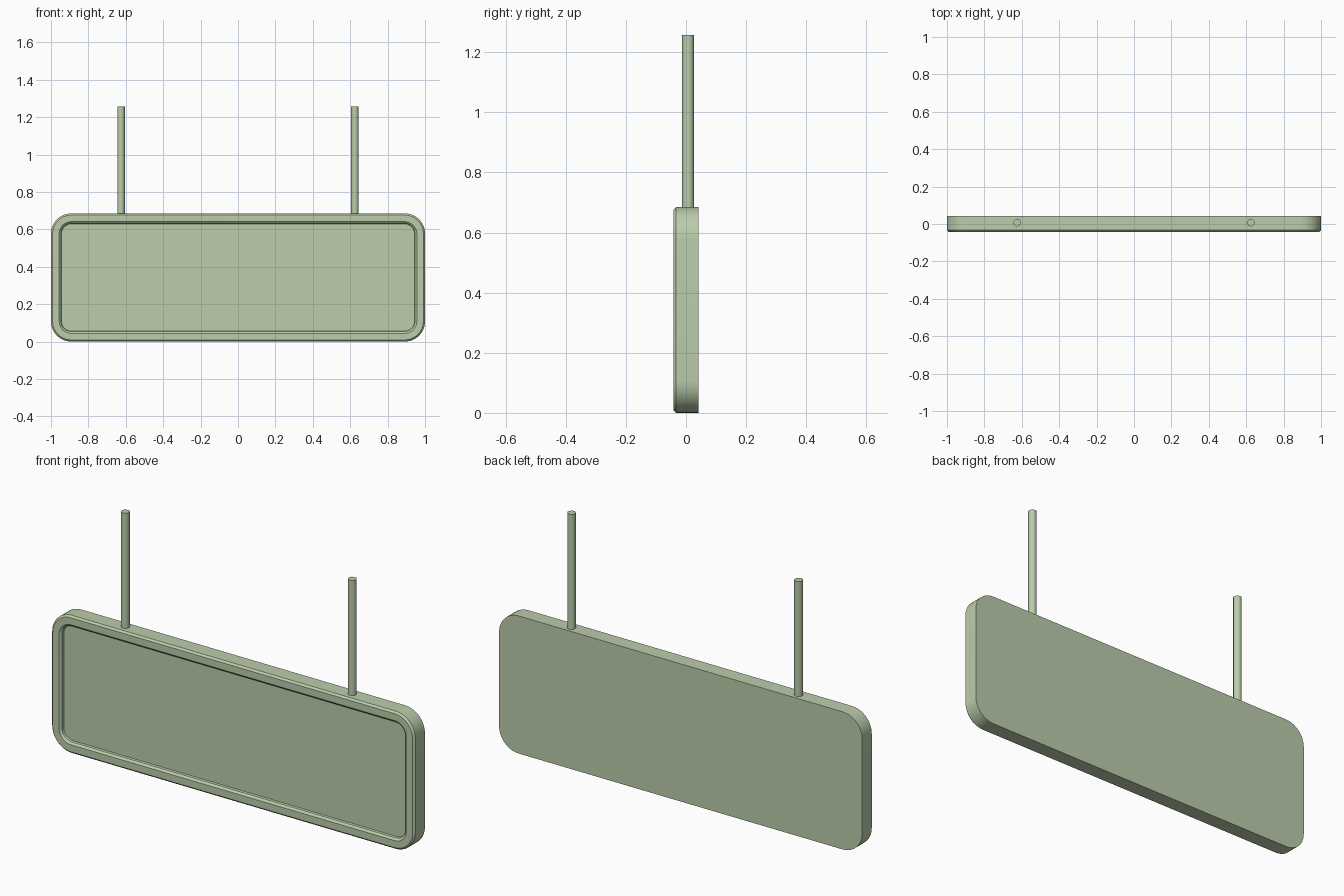
import bpy, bmesh, math

if "Cube" in bpy.data.objects:
    bpy.data.objects.remove(bpy.data.objects["Cube"])

W, H, D = 2.0, 0.685, 0.042   # sign width, height, half depth
R = 0.108                     # outer corner radius

green = bpy.data.materials.new("pale sage green")
green.diffuse_color = (0.50, 0.61, 0.41, 1)
green.use_nodes = True
green.node_tree.nodes["Principled BSDF"].inputs["Base Color"].default_value = green.diffuse_color


def outline(inset, y, seg=10):
    """Rounded rectangle in the XZ plane, pulled in by inset."""
    r = R - inset
    pts = []
    for i, (sx, sz) in enumerate([(1, 1), (-1, 1), (-1, -1), (1, -1)]):
        cx, cz = sx * (W / 2 - R), H / 2 + sz * (H / 2 - R)
        for k in range(seg + 1):
            a = math.pi / 2 * (i + k / seg)
            pts.append((cx + r * math.cos(a), y, cz + r * math.sin(a)))
    return pts


def loft(name, rings, cap_first=False, cap_last=False):
    """Bridge the outlines in order and optionally close the ends."""
    bm = bmesh.new()
    loops = [[bm.verts.new(p) for p in outline(*r)] for r in rings]
    n = len(loops[0])
    for a, b in zip(loops, loops[1:]):
        for i in range(n):
            j = (i + 1) % n
            bm.faces.new((a[i], a[j], b[j], b[i]))
    if cap_first:
        bm.faces.new(loops[0][::-1])
    if cap_last:
        bm.faces.new(loops[-1])
    mesh = bpy.data.meshes.new(name)
    bm.to_mesh(mesh)
    bm.free()
    ob = bpy.data.objects.new(name, mesh)
    bpy.context.collection.objects.link(ob)
    finish(ob)
    return ob


def finish(ob):
    ob.data.materials.append(green)
    bpy.ops.object.select_all(action='DESELECT')
    ob.select_set(True)
    bpy.context.view_layer.objects.active = ob
    bpy.ops.object.shade_smooth_by_angle(angle=math.radians(30))


# Sign body: flat back, side walls, chamfered raised rim and recess wall
loft("sign_frame", [(0, D), (0, -D + 0.009), (0.009, -D), (0.044, -D),
                    (0.054, -D + 0.009), (0.056, -D + 0.02)], cap_first=True)

# Recessed front face
loft("sign_panel", [(0.056, -D + 0.02)], cap_last=True)

# Hanging posts
for side, x in (("left", -0.625), ("right", 0.625)):
    z0, z1 = H - 0.01, 1.258
    bpy.ops.mesh.primitive_cylinder_add(vertices=16, radius=0.02, depth=z1 - z0,
                                        location=(x, 0.007, (z0 + z1) / 2))
    post = bpy.context.object
    post.name = side + "_hanging_post"
    finish(post)
